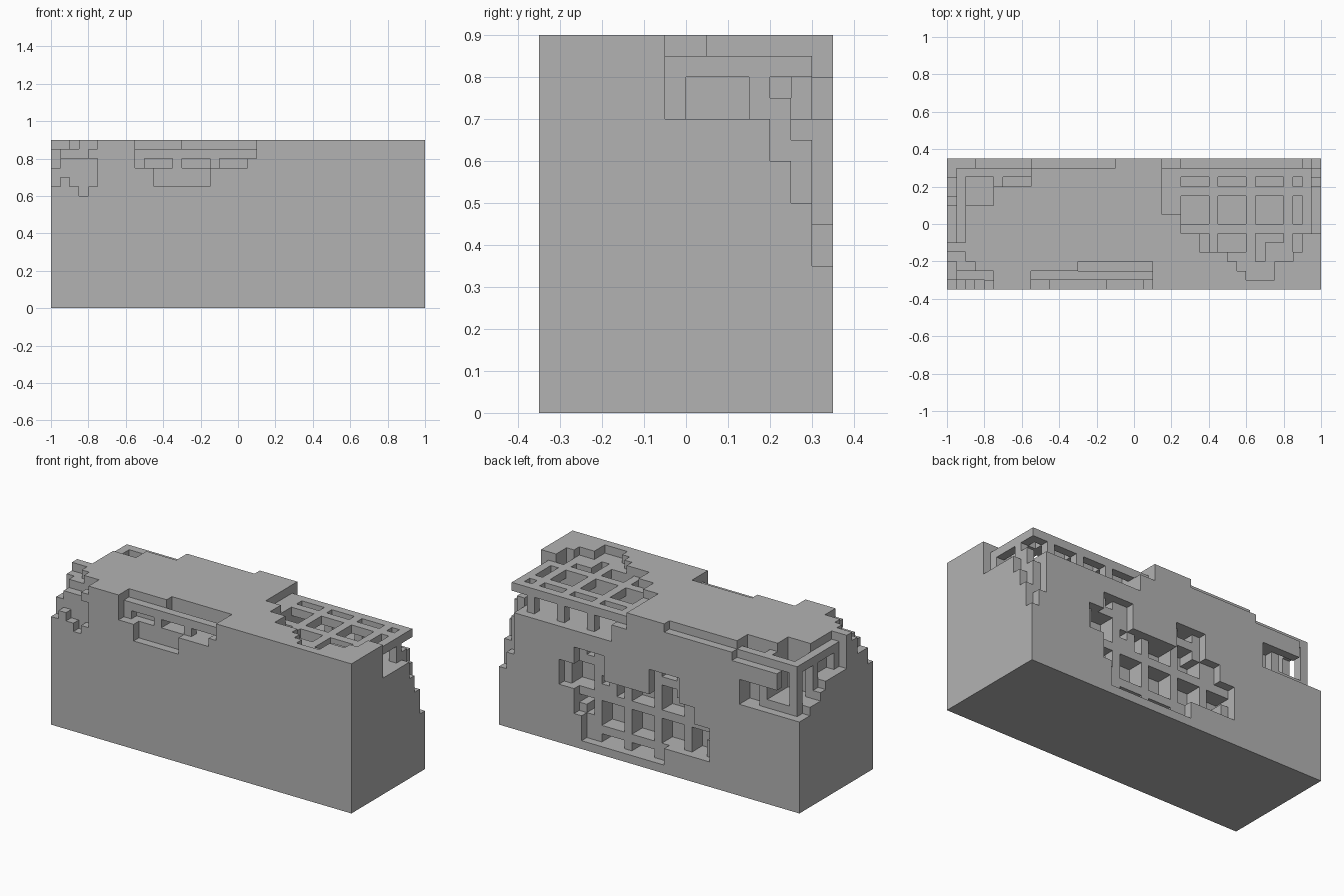
import bpy
import bmesh
from itertools import product
from mathutils import Vector

cube = bpy.data.objects.get("Cube")
if cube:
    bpy.data.objects.remove(cube, do_unlink=True)

# The block is cut on a regular grid of small cells
CELL = 0.05
WIDE, DEEP, TOP = 40, 14, 18


def cells(x, y, z):
    return set(product(range(*x), range(*y), range(*z)))


block = cells(x=(0, WIDE), y=(0, DEEP), z=(0, TOP))


def carve(x, y, z):
    block.difference_update(cells(x, y, z))


def fill(x, y, z):
    block.update(cells(x, y, z))


# Front ledge: stepped recess with a windowed rail behind it
carve(x=(9, 14), y=(0, 2), z=(17, TOP))
carve(x=(14, 22), y=(0, 3), z=(17, TOP))
carve(x=(9, 22), y=(0, 1), z=(16, TOP))
carve(x=(9, 21), y=(0, 1), z=(15, TOP))
carve(x=(11, 17), y=(0, 1), z=(13, TOP))
carve(x=(14, 22), y=(2, 3), z=(15, TOP))
for left in range(10, 21, 4):
    carve(x=(left, left + 3), y=(1, 2), z=(15, 16))

# Front right corner: worn steps
carve(x=(0, 5), y=(0, 2), z=(17, TOP))
carve(x=(0, 3), y=(2, 3), z=(17, TOP))
carve(x=(0, 2), y=(3, 4), z=(17, TOP))
carve(x=(1, 4), y=(0, 1), z=(16, TOP))
for column, floor in enumerate((13, 14, 13, 12, 13)):
    carve(x=(column, column + 1), y=(0, 1), z=(floor, 16))
carve(x=(0, 1), y=(0, 1), z=(13, TOP))
carve(x=(0, 1), y=(1, 3), z=(15, TOP))
carve(x=(1, 5), y=(1, 2), z=(16, TOP))

# Back left corner: sunken roof with stepped front outline
sunken_rows = ((1, 32, 35), (2, 31, 35), (3, 30, 37), (4, 27, 38), (5, 27, 38))
for row, start, end in sunken_rows:
    carve(x=(start, end), y=(row, row + 1), z=(17, TOP))
carve(x=(25, WIDE), y=(6, DEEP), z=(17, TOP))
carve(x=(23, 25), y=(8, DEEP), z=(17, TOP))

# Back left corner: hollow under a grid of beams
carve(x=(25, 38), y=(7, 12), z=(14, 17))
for beam in (28, 32, 36):
    fill(x=(beam, beam + 1), y=(7, 13), z=(16, 17))
fill(x=(25, 38), y=(10, 11), z=(16, 17))
for left in (25, 29, 33, 37):
    carve(x=(left, min(left + 3, 38)), y=(12, 13), z=(14, 16))
carve(x=(27, 28), y=(4, 6), z=(15, 17))
carve(x=(29, 32), y=(4, 6), z=(15, 17))
carve(x=(33, 36), y=(5, 6), z=(15, 17))
carve(x=(33, 34), y=(3, 5), z=(15, 17))
carve(x=(37, 38), y=(4, 6), z=(15, 17))

# Back left corner: outer steps on the side and the back
carve(x=(39, WIDE), y=(6, DEEP), z=(14, TOP))
for row, floor in ((11, 12), (12, 10), (13, 7)):
    carve(x=(39, WIDE), y=(row, row + 1), z=(floor, TOP))
carve(x=(38, 39), y=(7, 10), z=(14, 16))
carve(x=(38, 39), y=(11, 12), z=(15, 16))
carve(x=(38, 39), y=(12, 13), z=(13, 16))
carve(x=(38, 39), y=(13, DEEP), z=(9, TOP))
carve(x=(25, 38), y=(13, DEEP), z=(14, TOP))
carve(x=(23, 25), y=(13, DEEP), z=(16, TOP))

# Back top edge: shallow notch
carve(x=(9, 18), y=(13, DEEP), z=(17, TOP))

# Back right corner: sunken roof and side steps
carve(x=(0, 2), y=(5, DEEP), z=(17, TOP))
carve(x=(2, 5), y=(9, DEEP), z=(17, TOP))
carve(x=(5, 9), y=(11, DEEP), z=(17, TOP))
for front, back, floor in ((5, 9, 14), (9, 10, 13), (10, 12, 12), (12, DEEP, 11)):
    carve(x=(0, 1), y=(front, back), z=(floor, TOP))

# Back right corner: hollow frame with windows
carve(x=(0, 3), y=(13, DEEP), z=(11, TOP))
carve(x=(3, 8), y=(13, DEEP), z=(11, 14))
carve(x=(3, 9), y=(13, DEEP), z=(16, TOP))
carve(x=(2, 5), y=(9, 12), z=(12, TOP))
carve(x=(6, 9), y=(11, 12), z=(14, TOP))
carve(x=(2, 5), y=(12, 13), z=(12, 16))
carve(x=(6, 8), y=(12, 13), z=(11, 14))
carve(x=(1, 2), y=(6, 9), z=(14, 16))
carve(x=(1, 2), y=(10, 12), z=(12, 16))

# Back face: irregular shallow recess, listed as start, end, bottom, top
recess = (
    (26, 30, 10, 12), (16, 20, 9, 12), (26, 32, 7, 10), (14, 26, 7, 9),
    (12, 30, 4, 7), (12, 29, 3, 4), (18, 29, 1, 3),
)
for start, end, bottom, top in recess:
    carve(x=(start, end), y=(13, DEEP), z=(bottom, top))

# Back face: second, deeper layer leaves crossing bars
for start, end, bottom, top in recess:
    for x, y, z in cells(x=(start, end), y=(11, 13), z=(bottom, top)):
        on_bar = x % 4 == 3 or z % 4 == 2
        on_rim = x in (start, end - 1) and z in (bottom, top - 1)
        if not on_bar and not on_rim:
            block.discard((x, y, z))

# Skin the remaining cells
mesh = bpy.data.meshes.new("carved_block")
bm = bmesh.new()
corners = {}


def corner(point):
    key = tuple(point)
    if key not in corners:
        origin = Vector((WIDE / 2, DEEP / 2, 0))
        corners[key] = bm.verts.new((Vector(key) - origin) * CELL)
    return corners[key]


for cell in block:
    for axis in range(3):
        across, along = (axis + 1) % 3, (axis + 2) % 3
        for side in (0, 1):
            neighbour = list(cell)
            neighbour[axis] += 2 * side - 1
            if tuple(neighbour) in block:
                continue
            loop = []
            for a, b in ((0, 0), (1, 0), (1, 1), (0, 1)):
                point = list(cell)
                point[axis] += side
                point[across] += a
                point[along] += b
                loop.append(corner(point))
            bm.faces.new(loop if side else loop[::-1])

# Merge the flat areas into clean faces
bmesh.ops.dissolve_limit(bm, angle_limit=0.01, verts=bm.verts[:], edges=bm.edges[:])
bm.to_mesh(mesh)
bm.free()

# One plain grey
grey = bpy.data.materials.new("plain_grey")
grey.use_nodes = True
colour = (0.45, 0.45, 0.45, 1)
grey.diffuse_color = colour
for node in grey.node_tree.nodes:
    if node.type == "BSDF_PRINCIPLED":
        node.inputs["Base Color"].default_value = colour
mesh.materials.append(grey)

carved_block = bpy.data.objects.new("carved_block", mesh)
bpy.context.collection.objects.link(carved_block)
